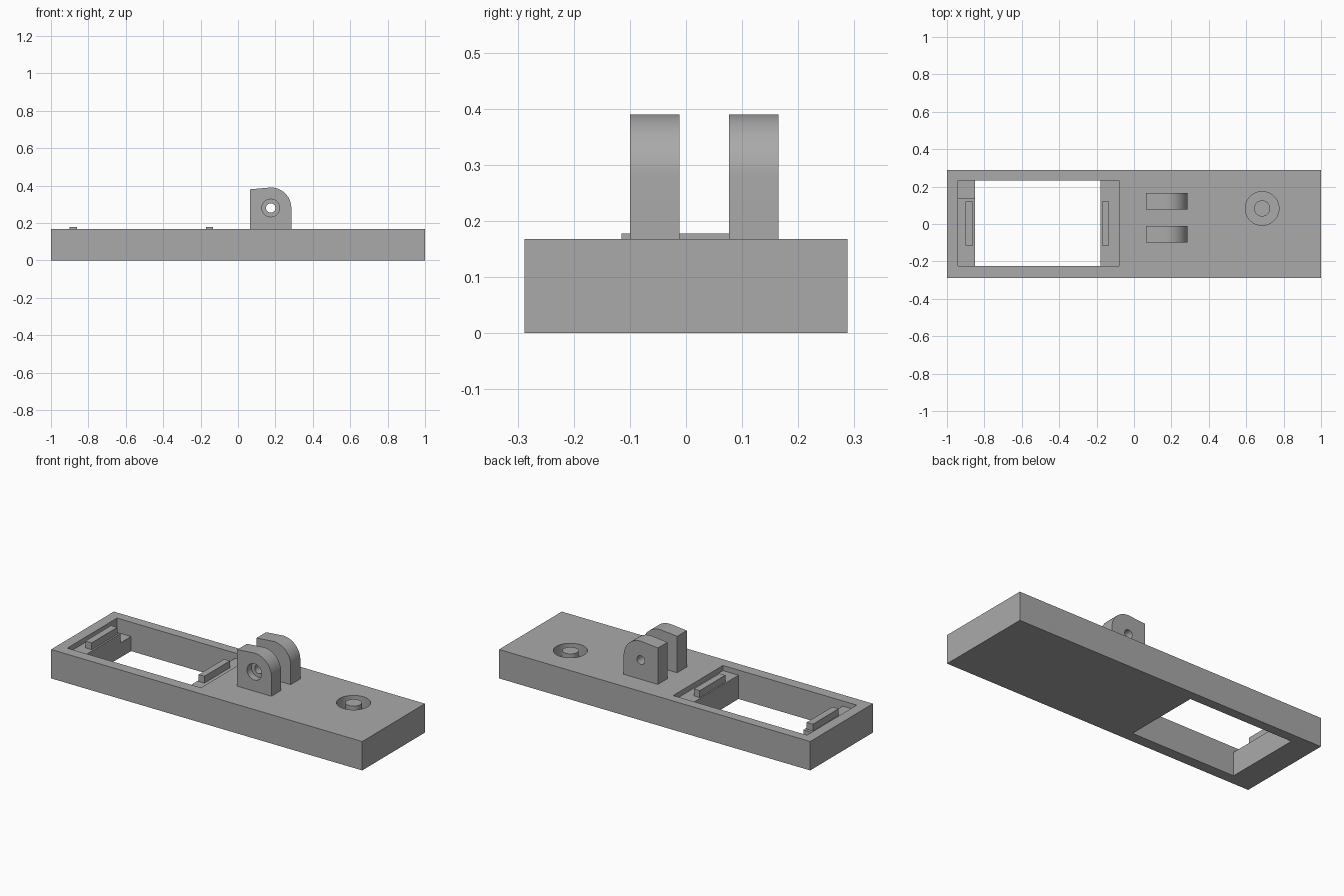
import bpy, math
from mathutils import Matrix

if "Cube" in bpy.data.objects:
    bpy.data.objects.remove(bpy.data.objects["Cube"])

grey = bpy.data.materials.new("plain_grey")
grey.use_nodes = True
colour = (0.4, 0.4, 0.4, 1)
grey.diffuse_color = colour
grey.node_tree.nodes["Principled BSDF"].inputs["Base Color"].default_value = colour


def box(name, x, y, z):
    """Box from three (low, high) ranges."""
    bpy.ops.mesh.primitive_cube_add(size=1)
    ob = bpy.context.object
    ob.name = name
    ranges = (x, y, z)
    ob.data.transform(Matrix.Translation([sum(r) / 2 for r in ranges])
                      @ Matrix.Diagonal([r[1] - r[0] for r in ranges] + [1]))
    ob.data.materials.append(grey)
    return ob


def cylinder(name, radius, depth, centre, along_y=False):
    bpy.ops.mesh.primitive_cylinder_add(vertices=64, radius=radius, depth=depth)
    ob = bpy.context.object
    ob.name = name
    turn = Matrix.Rotation(math.pi / 2, 4, "X") if along_y else Matrix.Identity(4)
    ob.data.transform(Matrix.Translation(centre) @ turn)
    ob.data.materials.append(grey)
    return ob


def cut(target, *cutters):
    bpy.context.view_layer.objects.active = target
    for cutter in cutters:
        mod = target.modifiers.new("cut", "BOOLEAN")
        mod.operation = "DIFFERENCE"
        mod.solver = "EXACT"
        mod.object = cutter
        bpy.ops.object.modifier_apply(modifier=mod.name)
        bpy.data.objects.remove(cutter)


def smooth(ob):
    bpy.ops.object.select_all(action="DESELECT")
    ob.select_set(True)
    bpy.context.view_layer.objects.active = ob
    bpy.ops.object.shade_smooth_by_angle(angle=math.radians(30))


TOP, LEDGE = 0.168, 0.138
WELL_Y = (-0.225, 0.232)

# Base block with battery-style well, shallow end ledges, notch and round pocket
base = box("base", (-1, 1), (-0.288, 0.288), (0, TOP))
POCKET = (0.685, 0.083)
FLOOR = 0.1
cut(base,
    box("ledge_cutter", (-0.94, -0.08), WELL_Y, (LEDGE, 0.3)),
    box("opening_cutter", (-0.85, -0.18), WELL_Y, (-0.1, 0.3)),
    box("notch_cutter", (-0.94, -0.8), (0.137, WELL_Y[1]), (0.085, 0.3)),
    cylinder("pocket_cutter", 0.09, 0.2, (*POCKET, FLOOR + 0.1)))
smooth(base)

# Post standing in the pocket
post = cylinder("pocket_post", 0.043, TOP - FLOOR, (*POCKET, (TOP + FLOOR) / 2))
smooth(post)

# Raised slats on the ledges
for side, x in (("right", (-0.9, -0.86)), ("middle", (-0.172, -0.135))):
    box(side + "_slat", x, (-0.115, 0.12), (LEDGE, 0.178))

# Hinge lugs: upright plates with one rounded corner
CX, CZ, R = 0.175, 0.28, 0.11


def lug(name, y0, y1):
    outline = [(CX - R, TOP), (CX + R, TOP)]
    for i in range(25):
        a = math.pi / 2 * i / 24
        outline.append((CX + R * math.cos(a), CZ + R * math.sin(a)))
    outline.append((CX - R, 0.38))
    n = len(outline)
    verts = [(x, y, z) for y in (y0, y1) for x, z in outline]
    faces = [tuple(range(n)), tuple(reversed(range(n, 2 * n)))]
    faces += [(i, i + n, (i + 1) % n + n, (i + 1) % n) for i in range(n)]
    mesh = bpy.data.meshes.new(name)
    mesh.from_pydata(verts, [], faces)
    mesh.materials.append(grey)
    ob = bpy.data.objects.new(name, mesh)
    bpy.context.collection.objects.link(ob)
    cut(ob, cylinder("pin_cutter", 0.025, 0.4, (CX, (y0 + y1) / 2, CZ), True))
    return ob


front_lug = lug("front_lug", -0.1, -0.012)
cut(front_lug, cylinder("counterbore_cutter", 0.047, 0.08, (CX, -0.1, CZ), True))
back_lug = lug("back_lug", 0.077, 0.165)
for part in (front_lug, back_lug):
    smooth(part)
